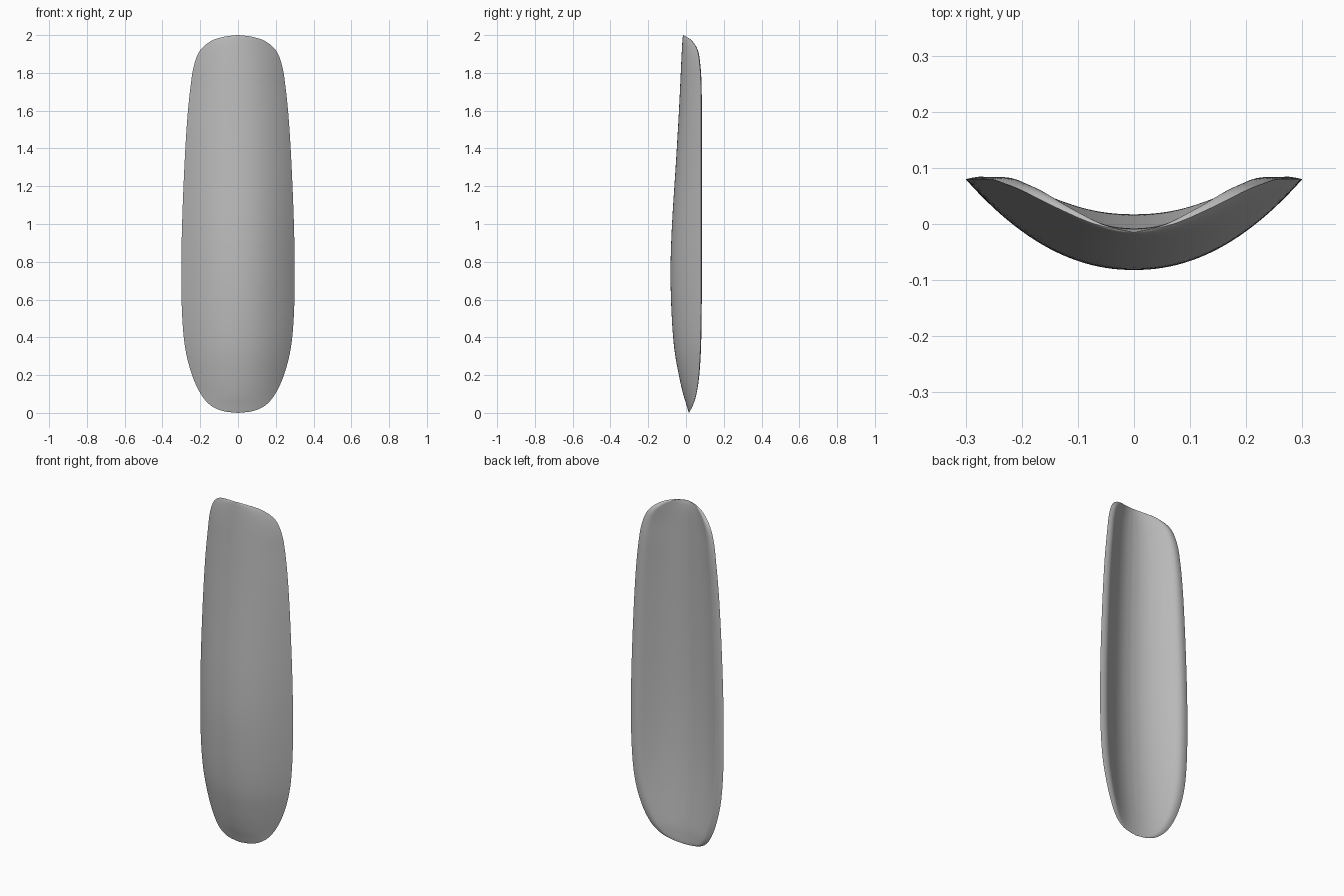
import bpy
import bmesh
import math

cube = bpy.data.objects.get("Cube")
if cube:
    bpy.data.objects.remove(cube, do_unlink=True)


def spline(points, t):
    """Smooth curve through the points, with t running from 0 to 1."""
    last = len(points) - 1
    i = min(int(t * last), last - 1)
    f = t * last - i
    a, b = points[i], points[i + 1]
    before = points[max(i - 1, 0)]
    after = points[min(i + 2, last)]
    result = []
    for p, q, r, s in zip(before, a, b, after):
        start, end = (r - p) / 2, (s - q) / 2
        bend = 3 * (r - q) - 2 * start - end
        twist = 2 * (q - r) + start + end
        result.append(q + start * f + bend * f ** 2 + twist * f ** 3)
    return result


# Stations up the plate: height, half width, rim y, front centre y, back centre y
stations = [
    (0, 0, .015, .015, .015),
    (.01, .08, .021, .012, .017),
    (.04, .145, .036, .003, .017),
    (.1, .197, .054, -.015, .015),
    (.2, .243, .068, -.038, .006),
    (.34, .279, .076, -.062, -.006),
    (.52, .296, .079, -.076, -.018),
    (.75, .3, .08, -.082, -.026),
    (1, .296, .08, -.074, -.028),
    (1.3, .284, .08, -.055, -.024),
    (1.55, .269, .08, -.04, -.018),
    (1.73, .251, .079, -.031, -.013),
    (1.84, .233, .073, -.026, -.01),
    (1.92, .2, .06, -.022, -.008),
    (1.97, .14, .03, -.019, -.009),
    (1.992, .07, 0, -.017, -.012),
    (2, 0, -.015, -.015, -.015),
]

# Hollow back section from centre to rim: fraction of width, fraction of depth
back_section = [(0, 0), (.18, .045), (.36, .19), (.54, .44), (.7, .74),
                (.82, .98), (.91, 1.04), (1, 1)]

ROWS, HALF_COLUMNS = 96, 24


def front_rise(u):
    return u, u ** 2.1


def back_rise(u):
    return spline(back_section, u)


def add_skin(bm, rise, centre_column, flip):
    """Add one skin of the plate, from the left rim to the right rim."""
    grid = []
    for row in range(ROWS + 1):
        station = spline(stations, row / ROWS)
        height, width, rim, centre = *station[:3], station[centre_column]
        line = []
        for col in range(-HALF_COLUMNS, HALF_COLUMNS + 1):
            across, depth = rise(abs(col) / HALF_COLUMNS)
            x = math.copysign(across * width, col)
            line.append(bm.verts.new((x, centre + (rim - centre) * depth, height)))
        grid.append(line)
    for low, high in zip(grid, grid[1:]):
        for c in range(2 * HALF_COLUMNS):
            corners = [low[c], low[c + 1], high[c + 1], high[c]]
            bm.faces.new(corners[::-1] if flip else corners)


# Curved plate: convex front and hollow back, welded along the rim and tips
bm = bmesh.new()
add_skin(bm, front_rise, 3, False)
add_skin(bm, back_rise, 4, True)
bmesh.ops.remove_doubles(bm, verts=bm.verts[:], dist=.0001)
bmesh.ops.recalc_face_normals(bm, faces=bm.faces[:])
mesh = bpy.data.meshes.new("curved_plate")
bm.to_mesh(mesh)
bm.free()
plate = bpy.data.objects.new("curved_plate", mesh)
bpy.context.collection.objects.link(plate)

# Plain grey material
grey = bpy.data.materials.new("plain_grey")
grey.use_nodes = True
colour = (.5, .5, .5, 1)
grey.diffuse_color = colour
grey.node_tree.nodes["Principled BSDF"].inputs["Base Color"].default_value = colour
mesh.materials.append(grey)

# Smooth skins with a crisp rim
bpy.context.view_layer.objects.active = plate
plate.select_set(True)
bpy.ops.object.shade_smooth_by_angle(angle=math.radians(40))
